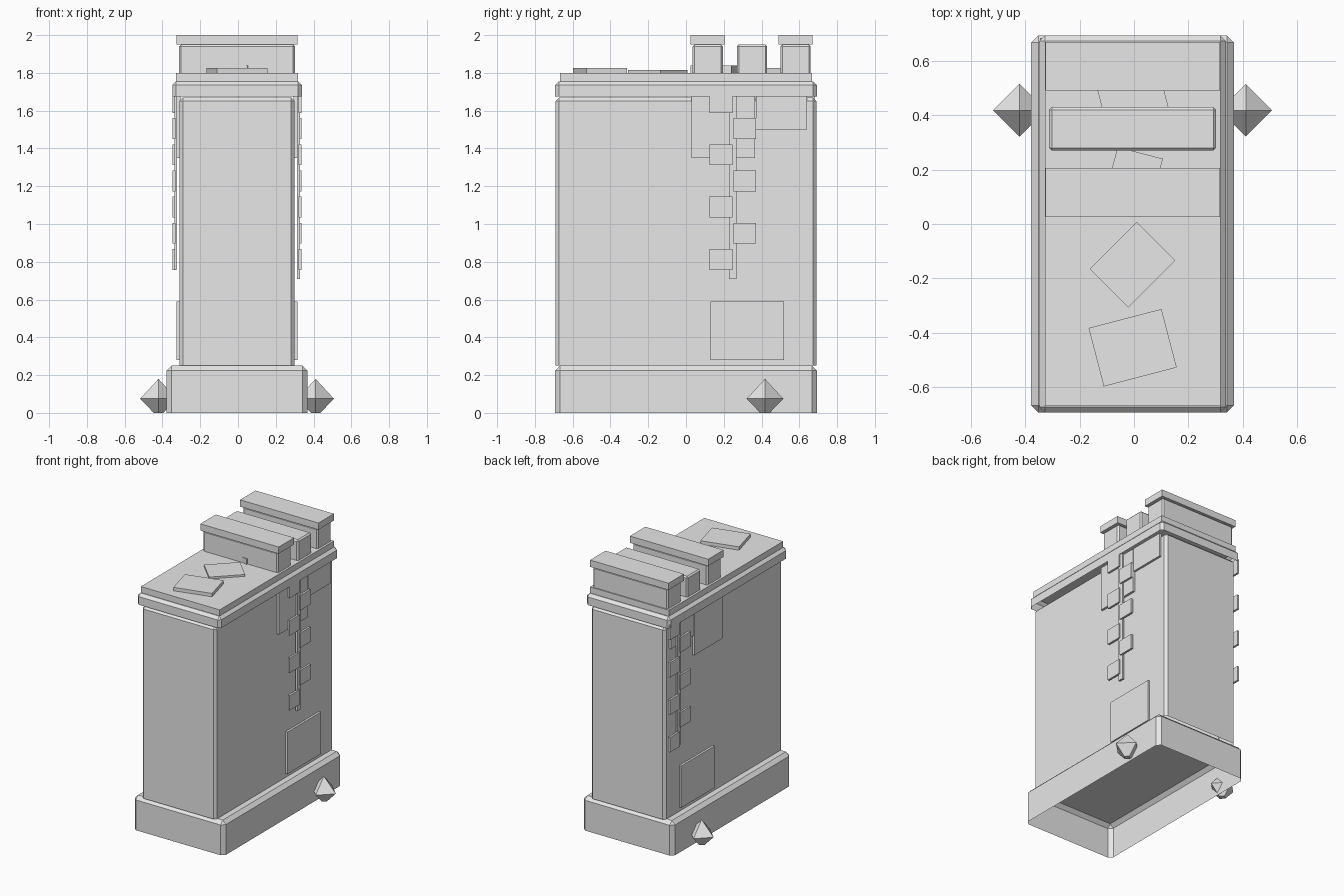
import bpy, bmesh, math
from mathutils import Matrix, Vector

cube = bpy.data.objects.get("Cube")
if cube:
    bpy.data.objects.remove(cube, do_unlink=True)

grey = bpy.data.materials.new("plain grey")
grey.use_nodes = True
grey.diffuse_color = (0.8, 0.8, 0.8, 1)
grey.node_tree.nodes["Principled BSDF"].inputs["Base Color"].default_value = (0.8, 0.8, 0.8, 1)

CX = -0.005  # centre line of the tower


def finish(name, bm):
    mesh = bpy.data.meshes.new(name)
    bm.to_mesh(mesh)
    bm.free()
    mesh.materials.append(grey)
    obj = bpy.data.objects.new(name, mesh)
    bpy.context.collection.objects.link(obj)
    return obj


def box(name, x, y, z, bevel=0, open_bottom=False, turn=0):
    """Box from (low, high) ranges, optionally chamfered, hollow below or turned about z."""
    bm = bmesh.new()
    bmesh.ops.create_cube(bm, size=1)
    size = [r[1] - r[0] for r in (x, y, z)]
    mid = Vector([(r[0] + r[1]) / 2 for r in (x, y, z)])
    bmesh.ops.scale(bm, vec=size, verts=bm.verts)
    if open_bottom:
        floor = [f for f in bm.faces if f.normal.z < -0.5]
        bmesh.ops.delete(bm, geom=floor, context='FACES_ONLY')
    if bevel:
        edges = [e for e in bm.edges if max(v.co.z for v in e.verts) > 0]
        bmesh.ops.bevel(bm, geom=edges, offset=bevel, segments=1, affect='EDGES')
    bm.transform(Matrix.Translation(mid) @ Matrix.Rotation(math.radians(turn), 4, 'Z'))
    return finish(name, bm)


def wide(half):
    return (CX - half, CX + half)


def side_box(name, side, inner, outer, y, z):
    """Thin plate lying along one long side of the tower."""
    x = sorted((CX + side * inner, CX + side * outer))
    return box(name, x, y, z)


# Main tower, hollow plinth and hollow cornice
box("plinth", wide(0.373), (-0.693, 0.693), (0, 0.25), 0.026, True)
box("tower_body", wide(0.304), (-0.69, 0.69), (0.25, 1.67), 0.018, True)
box("cornice", wide(0.343), (-0.693, 0.693), (1.675, 1.755), 0.02, True)
box("roof_slab", wide(0.323), (-0.668, 0.668), (1.755, 1.80))

# Roof blocks, the outer two with lids
for name, y, lid in (("front", 0.115, True), ("middle", 0.35, False), ("rear", 0.58, True)):
    box(name + "_roof_block", wide(0.307), (y - 0.08, y + 0.08), (1.80, 1.95), 0.01, True)
    if lid:
        box(name + "_block_lid", wide(0.321), (y - 0.09, y + 0.09), (1.95, 2.0))

# Loose tiles turned at angles on the roof
tiles = ((-0.455, 0.277, 0.222, 0.025, 14.6), (-0.15, 0.245, 0.2, 0.014, 45),
         (0.154, 0.172, 0.222, 0.04, -14.5), (0.465, 0.237, 0.2, 0.027, 14.5))
for i, (y, w, d, h, turn) in enumerate(tiles):
    box(f"roof_tile_{i + 1}", wide(w / 2), (y - d / 2, y + d / 2), (1.80, 1.80 + h), turn=turn)

for label, side in (("left", 1), ("right", -1)):
    # Wall panels
    side_box(label + "_low_panel", side, 0.30, 0.32, (0.13, 0.52), (0.28, 0.59))
    side_box(label + "_tall_panel", side, 0.30, 0.32, (0.03, 0.365), (1.35, 1.675))
    side_box(label + "_short_panel", side, 0.30, 0.32, (0.37, 0.64), (1.50, 1.675))

    # Hanging vine: a stem with leaves alternating to either side
    stem = 0.248 if side > 0 else 0.56
    bottom = 0.71 if side > 0 else 0.76
    side_box(label + "_vine_stem", side, 0.318, 0.332, (stem - 0.02, stem + 0.02), (bottom, 1.68))
    for i in range(7):
        y = stem + side * (0.063 if i % 2 else -0.063)
        z = 0.8125 + 0.1385 * i
        side_box(f"{label}_vine_leaf_{i + 1}", side, 0.326, 0.341,
                 (y - 0.06, y + 0.06), (z - 0.055, z + 0.055))

    # Faceted crystal at the foot: pyramid above, cut-off pyramid below
    bm = bmesh.new()
    for r1, r2, low, high in ((0.097, 0, 0.075, 0.18), (0.025, 0.097, 0, 0.075)):
        bmesh.ops.create_cone(bm, cap_ends=low == 0, segments=4, radius1=r1, radius2=r2,
                              depth=high - low,
                              matrix=Matrix.Translation((CX + side * 0.416, 0.418, (low + high) / 2)))
    inner = [f for f in bm.faces if f.normal.z > 0.99]
    bmesh.ops.delete(bm, geom=inner, context='FACES_ONLY')
    bmesh.ops.remove_doubles(bm, verts=bm.verts, dist=0.001)
    finish(label + "_crystal", bm)
